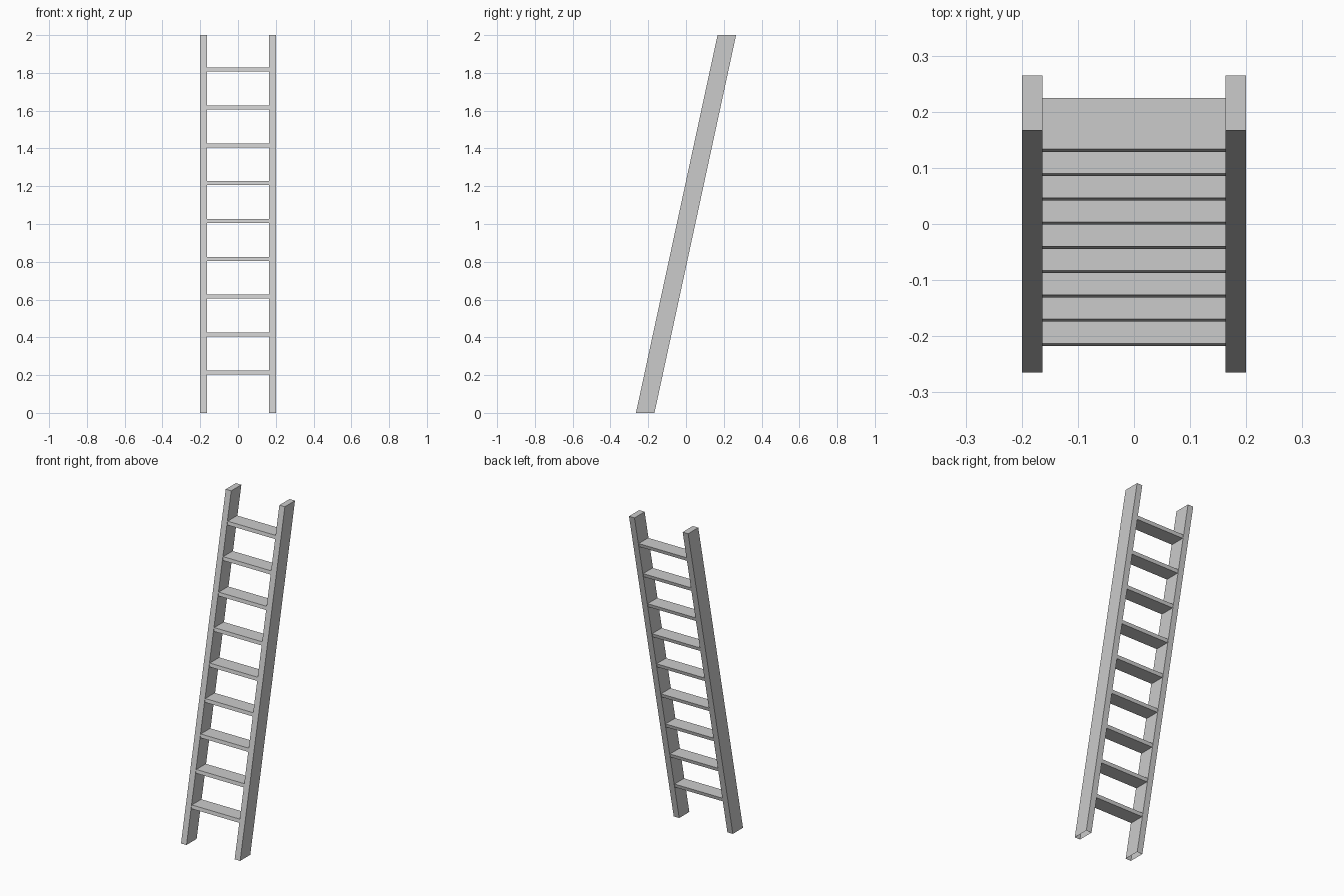
import bpy, bmesh

if "Cube" in bpy.data.objects:
    bpy.data.objects.remove(bpy.data.objects["Cube"])

SLOPE = 0.216          # backward lean per unit of height
RAIL_HALF_DEPTH = 0.049
RUNG_HALF_DEPTH = 0.0455


def leaning_box(name, x0, x1, z0, z1, half_depth, open_bottom=False):
    """Box with level top and bottom, sheared to follow the lean."""
    bm = bmesh.new()
    bmesh.ops.create_cube(bm, size=1)
    if open_bottom:
        bottom = [f for f in bm.faces if f.normal.z < -0.5]
        bmesh.ops.delete(bm, geom=bottom, context='FACES_ONLY')
    for v in bm.verts:
        z = z0 + (v.co.z + 0.5) * (z1 - z0)
        y = v.co.y * 2 * half_depth + SLOPE * (z - 1)
        v.co = (x0 + (v.co.x + 0.5) * (x1 - x0), y, z)
    mesh = bpy.data.meshes.new(name)
    bm.to_mesh(mesh)
    bm.free()
    obj = bpy.data.objects.new(name, mesh)
    bpy.context.collection.objects.link(obj)
    return obj


# Side rails, hollow at the feet
leaning_box("left_rail", -0.2, -0.163, 0, 2, RAIL_HALF_DEPTH, True)
leaning_box("right_rail", 0.163, 0.2, 0, 2, RAIL_HALF_DEPTH, True)

# Nine flat rungs, set slightly inside the rail edges
for i in range(9):
    z = 0.204 + i * 0.2003
    leaning_box(f"rung_{i + 1}", -0.163, 0.163, z, z + 0.021, RUNG_HALF_DEPTH)
